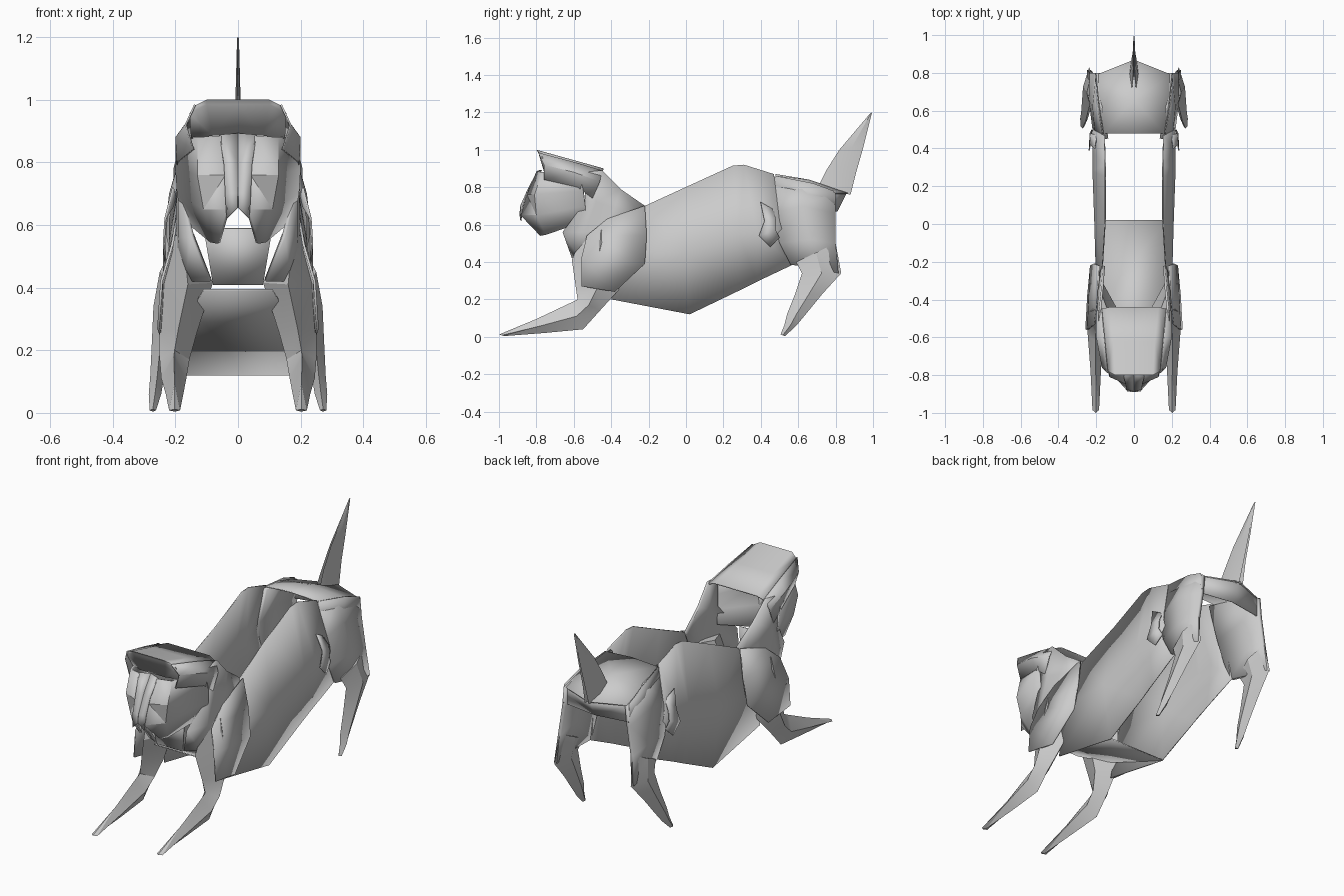
import bpy, bmesh
from math import radians


def finish(name, bm):
    bmesh.ops.triangulate(bm, faces=[f for f in bm.faces if len(f.verts) > 3])
    me = bpy.data.meshes.new(name)
    bm.to_mesh(me)
    bm.free()
    ob = bpy.data.objects.new(name, me)
    bpy.context.collection.objects.link(ob)
    bpy.ops.object.select_all(action='DESELECT')
    ob.select_set(True)
    bpy.context.view_layer.objects.active = ob
    bpy.ops.object.shade_smooth_by_angle(angle=radians(25))
    return ob


def mirror(ob):
    ob.modifiers.new("mirror", 'MIRROR').use_axis[0] = True


def grid(name, rows, thick=0.006, sym=True):
    """Thin folded sheet through rows of (x, y, z) points."""
    bm = bmesh.new()
    vs = [[bm.verts.new(p) for p in r] for r in rows]
    for a, b in zip(vs, vs[1:]):
        for i in range(len(a) - 1):
            bm.faces.new((a[i], a[i + 1], b[i + 1], b[i]))
    ob = finish(name, bm)
    ob.modifiers.new("shell", 'SOLIDIFY').thickness = thick
    if sym:
        mirror(ob)


def limb(name, rings):
    """Faceted limb; each ring is front (y, z), back (y, z), inner x, outer x."""
    bm = bmesh.new()
    vs = []
    for fy, fz, by, bz, xi, xo in rings:
        xm, cy, cz = (xi + xo) / 2, (fy + by) / 2, (fz + bz) / 2
        vs.append([bm.verts.new(p) for p in
                   ((xm, fy, fz), (xo, cy, cz), (xm, by, bz), (xi, cy, cz))])
    for a, b in zip(vs, vs[1:]):
        for i in range(4):
            j = (i + 1) % 4
            bm.faces.new((a[i], a[j], b[j], b[i]))
    bm.faces.new(vs[0])
    bm.faces.new(vs[-1][::-1])
    bmesh.ops.recalc_face_normals(bm, faces=bm.faces[:])
    mirror(finish(name, bm))


# Open torso: folded side sheets, belly and chest panels
grid("torso_side", [
    [(.17, -.22, .70), (.20, -.36, .46), (.18, -.40, .20)],
    [(.155, .02, .81), (.21, .0, .45), (.18, .02, .12)],
    [(.155, .25, .915), (.22, .28, .55), (.185, .28, .245)],
    [(.155, .31, .92), (.22, .38, .56), (.19, .38, .295)],
    [(.16, .47, .87), (.22, .5, .62), (.20, .57, .385)]])
grid("belly_panel", [
    [(-.18, .02, .12), (.18, .02, .12)],
    [(-.17, -.40, .29), (.17, -.40, .29)],
    [(-.11, -.59, .39), (.11, -.59, .39)]], sym=False)
grid("chest_panel", [
    [(-.11, -.63, .59), (.11, -.63, .59)],
    [(-.08, -.60, .41), (.08, -.60, .41)]], sym=False)

# Front legs reaching forward, with a broad shoulder sheet
limb("front_leg", [
    (-.55, .56, -.36, .58, .14, .21),
    (-.61, .41, -.32, .42, .08, .24),
    (-.59, .27, -.36, .25, .13, .25),
    (-.58, .20, -.46, .14, .155, .25),
    (-.62, .18, -.55, .04, .165, .245),
    (-.80, .095, -.76, .02, .175, .23),
    (-1.0, .012, -.97, .004, .185, .22)])
grid("shoulder", [
    [(.19, -.42, .63), (.18, -.22, .70)],
    [(.205, -.53, .54), (.205, -.21, .54)],
    [(.24, -.56, .42), (.225, -.22, .39)],
    [(.25, -.56, .27), (.24, -.38, .24)]], .008)

# Hind legs: haunch sheet and tapering lower leg
grid("haunch", [
    [(.155, .45, .86), (.205, .46, .66), (.22, .5, .5), (.215, .56, .385)],
    [(.18, .62, .83), (.22, .62, .70), (.24, .66, .52), (.24, .68, .37)],
    [(.20, .80, .77), (.21, .80, .66), (.235, .80, .5), (.25, .815, .34)]], .02)
grid("haunch_fold", [
    [(.21, .40, .72), (.235, .42, .62), (.24, .39, .54), (.235, .45, .48)],
    [(.20, .47, .68), (.23, .48, .63), (.235, .48, .57), (.225, .50, .53)]])
limb("hind_leg", [
    (.59, .40, .80, .50, .20, .25),
    (.62, .34, .83, .34, .205, .27),
    (.58, .22, .73, .23, .22, .275),
    (.54, .12, .64, .12, .235, .28),
    (.525, .06, .59, .06, .245, .285),
    (.505, .012, .53, .004, .262, .282)])

# Rump roof and back wall
grid("rump", [
    [(-.16, .48, .86), (0, .48, .87), (.16, .48, .86)],
    [(-.19, .68, .81), (0, .66, .84), (.19, .68, .81)],
    [(-.20, .79, .77), (0, .87, .77), (.20, .79, .77)]], sym=False)
grid("rump_edge", [
    [(.16, .48, .86), (.19, .68, .82), (.20, .79, .78)],
    [(.17, .48, .76), (.20, .62, .70), (.20, .80, .68)]])
grid("rump_back", [
    [(-.20, .79, .77), (0, .86, .77), (.20, .79, .77)],
    [(-.20, .78, .67), (0, .81, .67), (.20, .78, .67)]], sym=False)

# Flat upright tail
limb("tail", [
    (.70, .79, .88, .76, 0, .025),
    (.75, .89, .91, .88, 0, .012),
    (.82, 1.0, .95, 1.02, 0, .008),
    (.985, 1.195, .995, 1.2, 0, .003)])

# Head roof with a raised front crest
grid("head_roof", [
    [(0, -.76, .885), (.08, -.76, .885), (.15, -.72, .875)],
    [(0, -.79, .985), (.10, -.79, .985), (.155, -.77, .955)],
    [(0, -.80, 1.0), (.10, -.80, 1.0), (.14, -.78, .98)],
    [(0, -.62, .95), (.11, -.62, .95), (.16, -.60, .93)],
    [(0, -.44, .90), (.13, -.44, .90), (.18, -.45, .88)]])
grid("head_side", [
    [(.14, -.79, .985), (.17, -.76, .92), (.145, -.76, .84)],
    [(.16, -.60, .935), (.20, -.60, .88), (.195, -.58, .80)],
    [(.175, -.45, .89), (.20, -.46, .83), (.195, -.50, .74)]])

# Wrapped cheeks and narrow muzzle ridge
grid("cheek", [
    [(.055, -.80, .885), (.04, -.85, .76), (.035, -.885, .65), (.065, -.78, .54)],
    [(.13, -.77, .88), (.13, -.81, .76), (.11, -.80, .65), (.09, -.75, .545)],
    [(.19, -.57, .88), (.20, -.55, .78), (.195, -.54, .70), (.18, -.53, .62)]], .012)
grid("muzzle", [
    [(0, -.77, .89), (.06, -.79, .885)],
    [(0, -.83, .80), (.045, -.84, .79)],
    [(0, -.88, .70), (.04, -.87, .70)],
    [(0, -.885, .655), (.035, -.88, .62)]])

# Open-backed neck sheets
grid("neck_side", [
    [(.19, -.54, .88), (.19, -.54, .72), (.15, -.66, .56), (.09, -.61, .42)],
    [(.185, -.45, .89), (.195, -.48, .72), (.19, -.54, .56), (.17, -.57, .42)],
    [(.175, -.35, .79), (.19, -.38, .69), (.20, -.44, .58), (.20, -.48, .45)],
    [(.165, -.22, .70), (.18, -.25, .66), (.20, -.30, .58), (.21, -.34, .46)]], .012)
